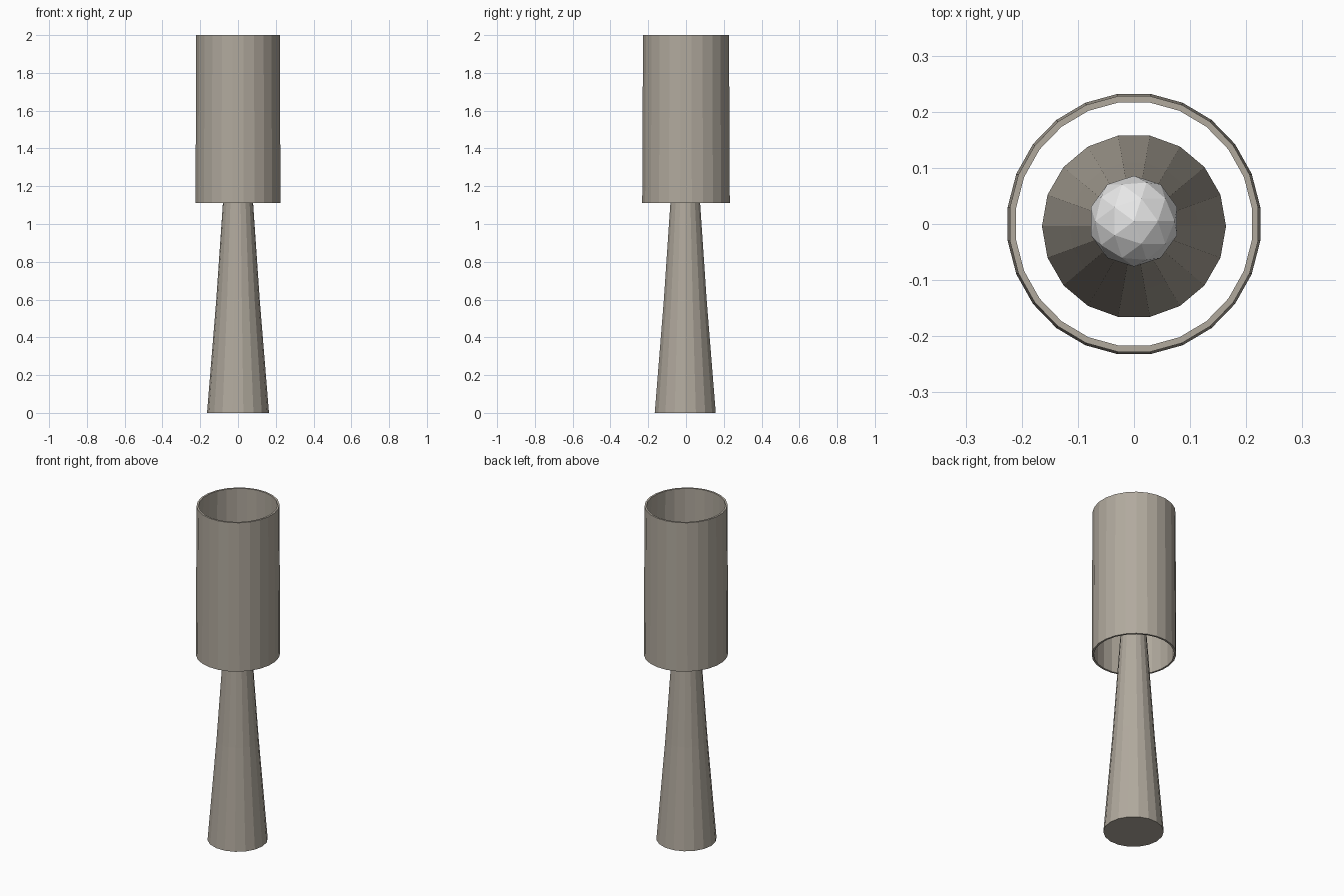
import bpy
import bmesh
import math

default = bpy.data.objects.get("Cube")
if default:
    bpy.data.objects.remove(default, do_unlink=True)


def make_material(name, color):
    mat = bpy.data.materials.new(name)
    mat.use_nodes = True
    mat.diffuse_color = (*color, 1)
    mat.node_tree.nodes["Principled BSDF"].inputs["Base Color"].default_value = (*color, 1)
    return mat


def add_part(name, bm, mat, location):
    bmesh.ops.recalc_face_normals(bm, faces=bm.faces)
    mesh = bpy.data.meshes.new(name)
    bm.to_mesh(mesh)
    bm.free()
    mesh.materials.append(mat)
    obj = bpy.data.objects.new(name, mesh)
    obj.location = location
    bpy.context.collection.objects.link(obj)
    return obj


def lathe(profile, sides, closed=False, turn=0.0, stretch=1.0):
    """Revolve (radius, height) points; closed joins last ring to first, else caps the ends."""
    bm = bmesh.new()
    rings = []
    for r, z in profile:
        angles = [turn + math.tau * i / sides for i in range(sides)]
        rings.append([bm.verts.new((r * math.cos(a), stretch * r * math.sin(a), z)) for a in angles])
    pairs = list(zip(rings, rings[1:]))
    if closed:
        pairs.append((rings[-1], rings[0]))
    else:
        bm.faces.new(rings[0])
        bm.faces.new(rings[-1])
    for low, high in pairs:
        for i in range(sides):
            j = (i + 1) % sides
            bm.faces.new((low[i], low[j], high[j], high[i]))
    return bm


taupe = make_material("warm taupe", (0.44, 0.40, 0.34))
white = make_material("bulb white", (0.85, 0.85, 0.85))

# Tapered stem, wide at the floor
stem = lathe([(0.164, 0), (0.115, 0.6), (0.08, 1.11), (0.066, 1.3)], 18)
add_part("stem", stem, taupe, (0, -0.004, 0))

# Open tube shade with a thin wall
shade = lathe([(0.227, 1.11), (0.223, 2.0), (0.212, 2.0), (0.216, 1.11)], 24,
              closed=True, turn=math.pi / 24, stretch=1.03)
add_part("shade", shade, taupe, (0, 0, 0))

# Round bulb resting on the stem
bulb = bmesh.new()
bmesh.ops.create_icosphere(bulb, subdivisions=2, radius=0.081)
add_part("bulb", bulb, white, (0, 0.005, 1.36))
